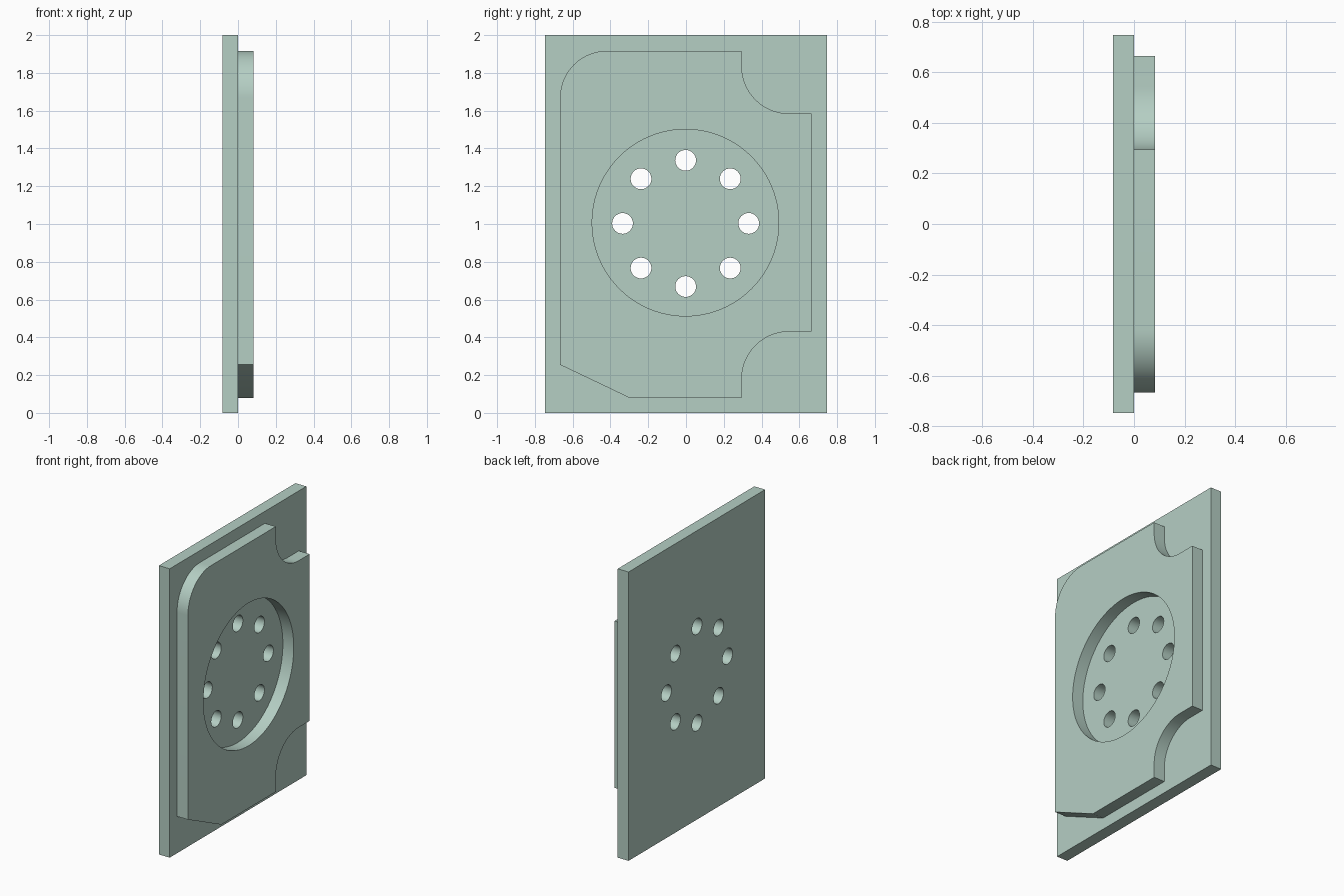
import bpy
import bmesh
from math import sin, cos, radians, pi
from mathutils import Matrix

if "Cube" in bpy.data.objects:
    bpy.data.objects.remove(bpy.data.objects["Cube"], do_unlink=True)

THICK = 0.083
CENTRE = (-0.002, 1.003)

# Single pale green finish
COLOUR = (0.46, 0.62, 0.55, 1)
green = bpy.data.materials.new("pale_green")
green.use_nodes = True
green.diffuse_color = COLOUR
green.node_tree.nodes["Principled BSDF"].inputs["Base Color"].default_value = COLOUR


def arc(cy, cz, r, start, end, steps=24):
    """Points along an arc in the y-z plane, angles in degrees."""
    angles = [radians(start + (end - start) * i / steps) for i in range(steps + 1)]
    return [(cy + r * cos(a), cz + r * sin(a)) for a in angles]


def circle(cy, cz, r, steps):
    return arc(cy, cz, r, 0, 360, steps)[:-1]


def slab(name, loops, x):
    """Fill an outline with holes in the y-z plane and extrude it along x."""
    bm = bmesh.new()
    for loop in loops:
        verts = [bm.verts.new((x, y, z)) for y, z in loop]
        for a, b in zip(verts, verts[1:] + verts[:1]):
            bm.edges.new((a, b))
    bmesh.ops.triangle_fill(bm, edges=bm.edges[:], use_beauty=True, normal=(1, 0, 0))
    out = bmesh.ops.extrude_face_region(bm, geom=bm.faces[:], use_keep_orig=True)
    moved = [v for v in out["geom"] if isinstance(v, bmesh.types.BMVert)]
    bmesh.ops.translate(bm, verts=moved, vec=(THICK, 0, 0))
    bmesh.ops.recalc_face_normals(bm, faces=bm.faces[:])
    mesh = bpy.data.meshes.new(name)
    bm.to_mesh(mesh)
    bm.free()
    mesh.materials.append(green)
    obj = bpy.data.objects.new(name, mesh)
    bpy.context.collection.objects.link(obj)
    bpy.ops.object.select_all(action="DESELECT")
    obj.select_set(True)
    bpy.context.view_layer.objects.active = obj
    bpy.ops.object.shade_smooth_by_angle(angle=radians(30))
    return obj


# Back plate with a ring of eight bolt holes
plate = [(-0.747, 0), (0.747, 0), (0.747, 2), (-0.747, 2)]
holes = [circle(CENTRE[0] + 0.334 * cos(i * pi / 4),
                CENTRE[1] + 0.334 * sin(i * pi / 4), 0.055, 32) for i in range(8)]
slab("back_plate", [plate] + holes, -THICK)

# Raised pad: chamfered, rounded and notched corners around a round opening
pad = [(-0.667, 0.255), (-0.3, 0.08), (0.295, 0.08)]
pad += arc(0.545, 0.18, 0.25, 180, 90)
pad += [(0.665, 0.43), (0.665, 1.585)]
pad += arc(0.545, 1.835, 0.25, 270, 180)
pad += [(0.295, 1.917)]
pad += arc(-0.417, 1.667, 0.25, 90, 180)
slab("raised_pad", [pad, circle(-0.003, 1.007, 0.494, 96)], 0)
